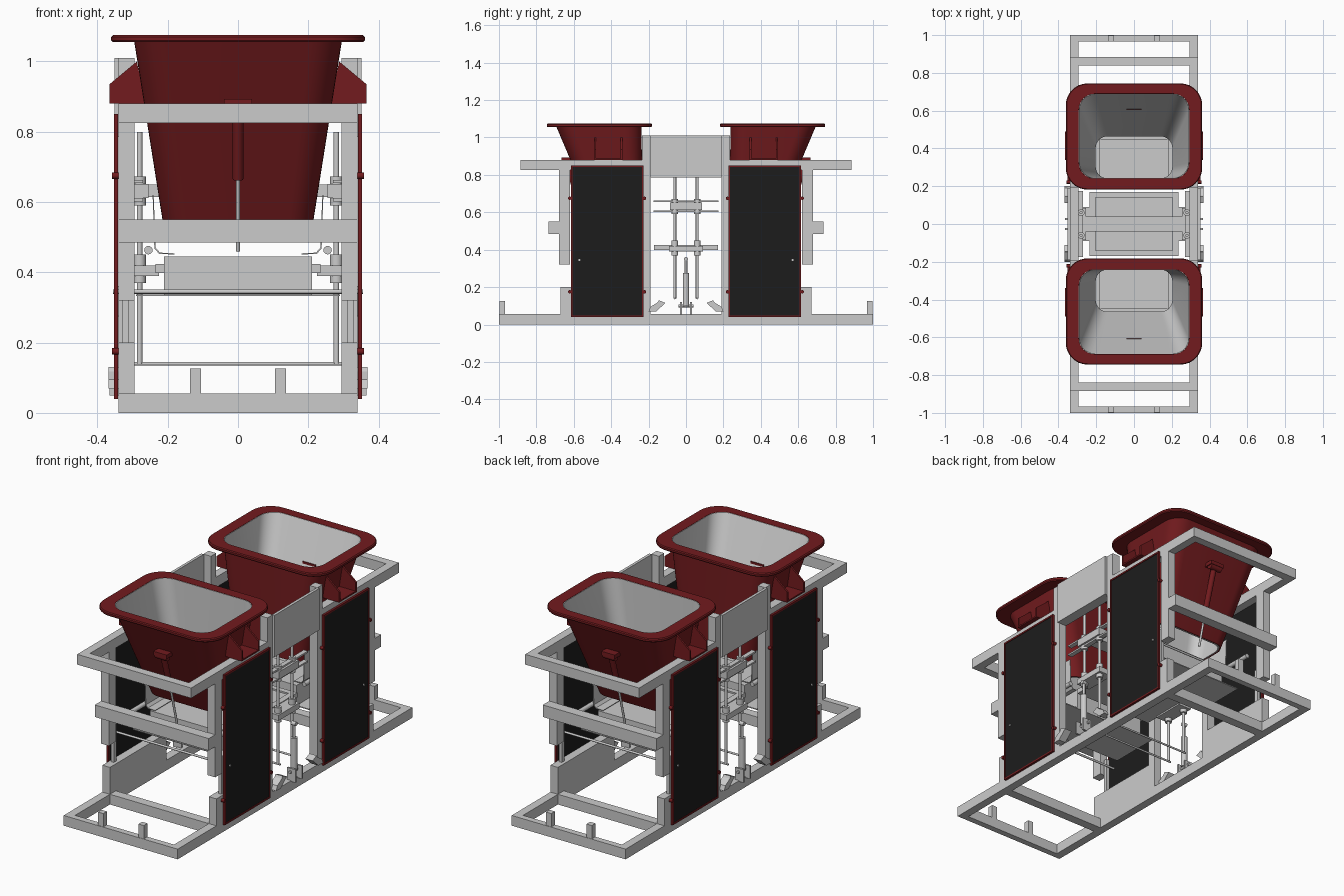
import bpy, bmesh, math
from mathutils import Vector

if "Cube" in bpy.data.objects:
    bpy.data.objects.remove(bpy.data.objects["Cube"])


def material(name, rgb):
    m = bpy.data.materials.new(name)
    m.diffuse_color = (*rgb, 1)
    m.use_nodes = True
    m.node_tree.nodes["Principled BSDF"].inputs["Base Color"].default_value = m.diffuse_color
    return m


RED = material("dark_red_paint", (0.17, 0.011, 0.013))
BLACK = material("black_mesh", (0.012, 0.012, 0.012))


def finish(name, bm, mat=None, smooth=False):
    bmesh.ops.recalc_face_normals(bm, faces=bm.faces)
    me = bpy.data.meshes.new(name)
    bm.to_mesh(me)
    bm.free()
    ob = bpy.data.objects.new(name, me)
    bpy.context.collection.objects.link(ob)
    if mat:
        me.materials.append(mat)
    if smooth:
        bpy.ops.object.select_all(action='DESELECT')
        bpy.context.view_layer.objects.active = ob
        ob.select_set(True)
        bpy.ops.object.shade_smooth_by_angle(angle=math.radians(35))
    return ob


def box(name, x, y, z, mat=None):
    bm = bmesh.new()
    bmesh.ops.create_cube(bm, size=1)
    for v in bm.verts:
        v.co = [sum(r) / 2 + c * abs(r[1] - r[0]) for c, r in zip(v.co, (x, y, z))]
    return finish(name, bm, mat)


def rod(name, a, b, r, mat=None, sides=16):
    a, b = Vector(a), Vector(b)
    bm = bmesh.new()
    bmesh.ops.create_cone(bm, cap_ends=True, segments=sides, radius1=r, radius2=r, depth=(b - a).length)
    q = Vector((0, 0, 1)).rotation_difference(b - a)
    for v in bm.verts:
        v.co = q @ v.co + (a + b) / 2
    return finish(name, bm, mat, True)


def prism(name, pts, axis, lo, hi, mat=None):
    """Extrude a 2D outline along axis 0 (points are y,z) or axis 1 (points are x,z)."""
    bm = bmesh.new()
    put = lambda p, d: (d, p[0], p[1]) if axis == 0 else (p[0], d, p[1])
    f = [[bm.verts.new(put(p, d)) for p in pts] for d in (lo, hi)]
    bm.faces.new(f[0])
    bm.faces.new(f[1])
    for i in range(len(pts)):
        j = (i + 1) % len(pts)
        bm.faces.new((f[0][i], f[0][j], f[1][j], f[1][i]))
    return finish(name, bm, mat)


def loft(name, rings, s, mat=None):
    """Closed loop of rounded rectangles: half width, y near, y far, z, corner radius."""
    bm = bmesh.new()
    loops = []
    for hx, y0, y1, z, r in rings:
        loop = []
        for k, (cx, cy) in enumerate(((hx - r, y1 - r), (r - hx, y1 - r), (r - hx, y0 + r), (hx - r, y0 + r))):
            for i in range(9):
                a = (k + i / 8) * math.pi / 2
                loop.append(bm.verts.new((cx + r * math.cos(a), s * (cy + r * math.sin(a)), z)))
        loops.append(loop)
    for n, A in enumerate(loops):
        B = loops[(n + 1) % len(loops)]
        for i in range(len(A)):
            j = (i + 1) % len(A)
            bm.faces.new((A[i], A[j], B[j], B[i]))
    return finish(name, bm, mat, True)


def span(s, a, b):
    return (s * a, s * b)


W = 0.34   # half width of the frame
P = 0.295  # inner face of side members

# Base side rails
for sx in (-1, 1):
    box("base_side_rail", span(sx, P, W), (-1, 1), (0, 0.055))

for s in (-1, 1):
    # Base cross members and end stops
    box("base_end_rail", (-P, P), span(s, 0.967, 1), (0, 0.055))
    box("base_cross_beam", (-P, P), span(s, 0.62, 0.67), (0, 0.055))
    for sx in (-1, 1):
        box("end_stop", span(sx, 0.105, 0.137), span(s, 0.967, 0.998), (0.055, 0.127))
    # Upper frame and middle beam
    box("top_end_beam", (-W, W), span(s, 0.84, 0.885), (0.825, 0.88))
    box("middle_beam", (-W, W), span(s, 0.68, 0.735), (0.485, 0.55))

    # Hopper shell with rolled rim, and bare metal liner
    loft("hopper_shell", [(0.215, 0.232, 0.478, 0.55, 0.07), (0.295, 0.238, 0.692, 1.055, 0.09),
                          (0.356, 0.186, 0.74, 1.055, 0.11), (0.361, 0.182, 0.744, 1.06, 0.115),
                          (0.361, 0.182, 0.744, 1.07, 0.115), (0.356, 0.186, 0.74, 1.075, 0.11),
                          (0.293, 0.24, 0.69, 1.075, 0.085), (0.211, 0.236, 0.474, 0.55, 0.066)], s, RED)
    loft("hopper_liner", [(0.2925, 0.2405, 0.6895, 1.074, 0.085), (0.29, 0.243, 0.687, 1.074, 0.083),
                          (0.203, 0.242, 0.464, 0.551, 0.062), (0.209, 0.237, 0.472, 0.551, 0.066)], s)
    # Hopper vibrator on the sloped face
    box("vibrator_bracket", (-0.04, 0.04), span(s, 0.605, 0.665), (0.872, 0.893), RED)
    rod("vibrator_pivot", (-0.035, s * 0.645, 0.87), (0.035, s * 0.645, 0.87), 0.018, RED)
    rod("gate_cylinder", (0, s * 0.64, 0.88), (0, s * 0.575, 0.665), 0.015, RED)
    rod("gate_cylinder_rod", (0, s * 0.575, 0.67), (0, s * 0.52, 0.46), 0.006)

    # Feed drawer under the hopper
    box("feed_drawer", (-0.21, 0.21), span(s, 0.2, 0.45), (0.335, 0.445))
    box("drawer_floor", (-0.29, 0.29), span(s, 0.2, 0.48), (0.332, 0.337))
    rod("drawer_cross_rod", (-0.355, s * 0.57, 0.345), (0.355, s * 0.57, 0.345), 0.006)
    rod("lower_cross_rod", (-P, s * 0.06, 0.14), (P, s * 0.06, 0.14), 0.005)

    for sx in (-1, 1):
        # Side posts and rails
        box("outer_post", span(sx, P, W), span(s, 0.62, 0.68), (0.32, 0.83))
        box("post_leg", span(sx, 0.312, 0.33), span(s, 0.59, 0.612), (0.2, 0.40))
        box("inner_post", span(sx, P, W), span(s, 0.19, 0.235), (0.055, 1.01))
        box("top_side_rail", span(sx, P, W), span(s, 0.235, 0.84), (0.825, 0.88))
        box("lower_side_plate", span(sx, P, W), span(s, 0.235, 0.67), (0.055, 0.2))

        # Guard panel: mesh with a thin red border and hinge pins
        box("panel_mesh", span(sx, 0.342, 0.350), span(s, 0.235, 0.608), (0.048, 0.842), BLACK)
        for y in ((0.228, 0.236), (0.607, 0.615)):
            box("panel_upright", span(sx, 0.341, 0.353), span(s, *y), (0.04, 0.85), RED)
        for z in ((0.04, 0.049), (0.841, 0.85)):
            box("panel_edge", span(sx, 0.341, 0.353), span(s, 0.228, 0.615), z, RED)
        for y in (0.222, 0.622):
            for z in (0.175, 0.675):
                rod("panel_hinge_pin", (sx * 0.335, s * y, z), (sx * 0.358, s * y, z), 0.009, RED)

        # Hopper support gussets and flange
        for y in (0.345, 0.485):
            prism("hopper_gusset", [(sx * a, b) for a, b in
                  ((0.262, 0.882), (0.366, 0.882), (0.366, 0.935), (0.288, 1.0))],
                  1, s * y - 0.005, s * y + 0.005, RED)
        box("hopper_flange", span(sx, 0.26, 0.366), span(s, 0.34, 0.49), (0.88, 0.888), RED)

        # Drawer guide rail and bent hanger strap
        rod("drawer_guide_rod", (sx * 0.255, s * 0.2, 0.463), (sx * 0.255, s * 0.6, 0.463), 0.012)
        prism("hanger_strap", [(sx * a, b) for a, b in
              ((0.243, 0.62), (0.24, 0.62), (0.234, 0.47), (0.222, 0.456), (0.18, 0.454),
               (0.18, 0.451), (0.224, 0.452), (0.238, 0.468))], 1, s * 0.22, s * 0.45)

        # Lifting guide rods with collars
        rod("guide_rod", (sx * 0.28, s * 0.06, 0.14), (sx * 0.28, s * 0.06, 0.80), 0.008)
        for z in ((0.37, 0.45), (0.59, 0.672)):
            rod("guide_collar", (sx * 0.28, s * 0.06, z[0]), (sx * 0.28, s * 0.06, z[1]), 0.018)
        # Wedge feet beside the actuator
        prism("wedge_foot", [(s * a, b) for a, b in
              ((0.11, 0.115), (0.145, 0.13), (0.152, 0.118), (0.19, 0.095), (0.2, 0.07), (0.16, 0.07))],
              0, sx * 0.325, sx * 0.368)
        # Actuator clevis cheeks
        box("clevis_cheek", span(sx, 0.315, 0.365), span(s, 0.022, 0.032), (0.05, 0.12))

for sx in (-1, 1):
    # Header plate between the inner posts
    box("header_plate", span(sx, 0.337, 0.352), (-0.19, 0.19), (0.785, 1.01))
    box("header_floor", span(sx, P, 0.337), (-0.19, 0.19), (0.785, 0.80))
    # Carriage pieces on the guide rods
    box("upper_carriage", span(sx, 0.255, 0.305), (-0.085, 0.085), (0.612, 0.652))
    for z in ((0.602, 0.611), (0.654, 0.663)):
        box("upper_carriage_bar", span(sx, 0.27, 0.295), (-0.175, 0.175), z)
    box("lower_carriage", span(sx, 0.225, 0.305), (-0.09, 0.09), (0.39, 0.42))
    # Actuator
    rod("actuator_body", (sx * 0.335, 0, 0.10), (sx * 0.335, 0, 0.275), 0.017)
    rod("actuator_rod", (sx * 0.335, 0, 0.27), (sx * 0.335, 0, 0.35), 0.007)
    rod("actuator_eye", (sx * 0.322, 0, 0.35), (sx * 0.348, 0, 0.35), 0.011)
    rod("clevis_pin", (sx * 0.335, -0.04, 0.10), (sx * 0.335, 0.04, 0.10), 0.008)

# Moulding tray at the centre
box("mould_tray", (-0.235, 0.235), (-0.17, 0.17), (0.398, 0.416))
for s in (-1, 1):
    box("tray_lip_long", (-0.235, 0.235), span(s, 0.14, 0.17), (0.416, 0.424))
    box("tray_lip_short", span(s, 0.203, 0.235), (-0.14, 0.14), (0.416, 0.424))
# Press beam joining the upper carriages
box("press_beam", (-0.255, 0.255), (-0.04, 0.04), (0.615, 0.65))
